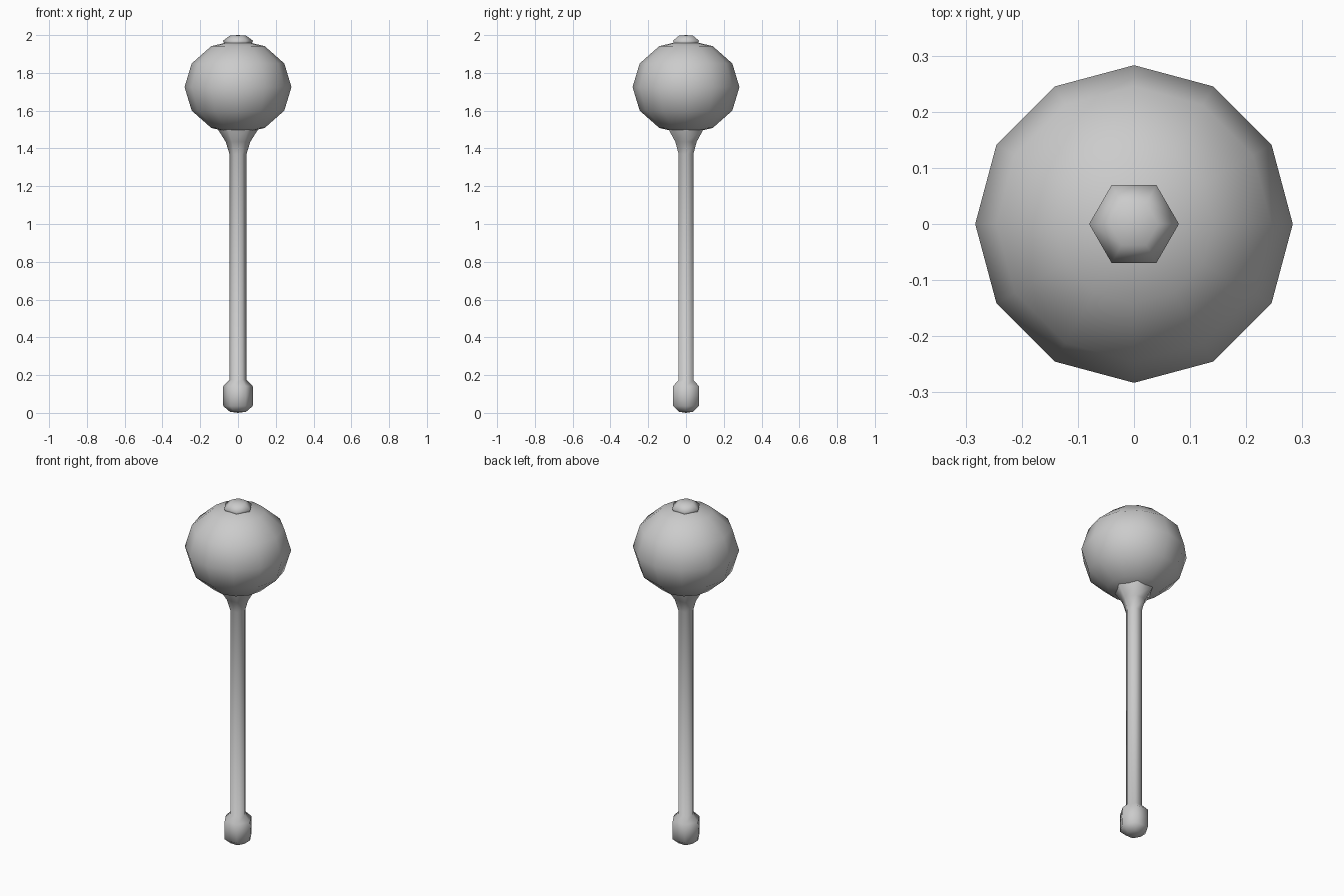
import bpy, bmesh, math

if "Cube" in bpy.data.objects:
    bpy.data.objects.remove(bpy.data.objects["Cube"])


def lathe(name, profile, sides):
    """Revolve (radius, z) points around z; a zero radius makes a pole."""
    bm = bmesh.new()
    rings = []
    for r, z in profile:
        if r == 0:
            rings.append([bm.verts.new((0, 0, z))] * sides)
        else:
            rings.append([bm.verts.new((r * math.cos(math.tau * i / sides),
                                        r * math.sin(math.tau * i / sides), z))
                          for i in range(sides)])
    for low, high in zip(rings, rings[1:]):
        for i in range(sides):
            j = (i + 1) % sides
            quad = [low[i], low[j], high[j], high[i]]
            bm.faces.new(list(dict.fromkeys(quad)))
    bmesh.ops.recalc_face_normals(bm, faces=bm.faces)
    for f in bm.faces:
        f.smooth = True
    mesh = bpy.data.meshes.new(name)
    bm.to_mesh(mesh)
    bm.free()
    obj = bpy.data.objects.new(name, mesh)
    bpy.context.collection.objects.link(obj)
    return obj


# Hexagonal handle: rounded pommel, shaft, and flare running into the head
lathe("handle", [(0, 0), (0.043, 0.006), (0.078, 0.036), (0.08, 0.09),
                 (0.078, 0.142), (0.045, 0.175), (0.045, 1.37),
                 (0.065, 1.435), (0.106, 1.5), (0.11, 1.53), (0, 1.55)], 6)

# Twelve-sided, slightly flattened round head
head = [(0.283 * math.cos(math.radians(a)) if abs(a) < 90 else 0,
         1.725 + 0.25 * math.sin(math.radians(a))) for a in range(-90, 91, 30)]
lathe("head", head, 12)

# Small hexagonal cap on top of the head
lathe("top_cap", [(0, 1.93), (0.069, 1.945), (0.08, 1.97),
                  (0.043, 1.997), (0, 2.0)], 6)
